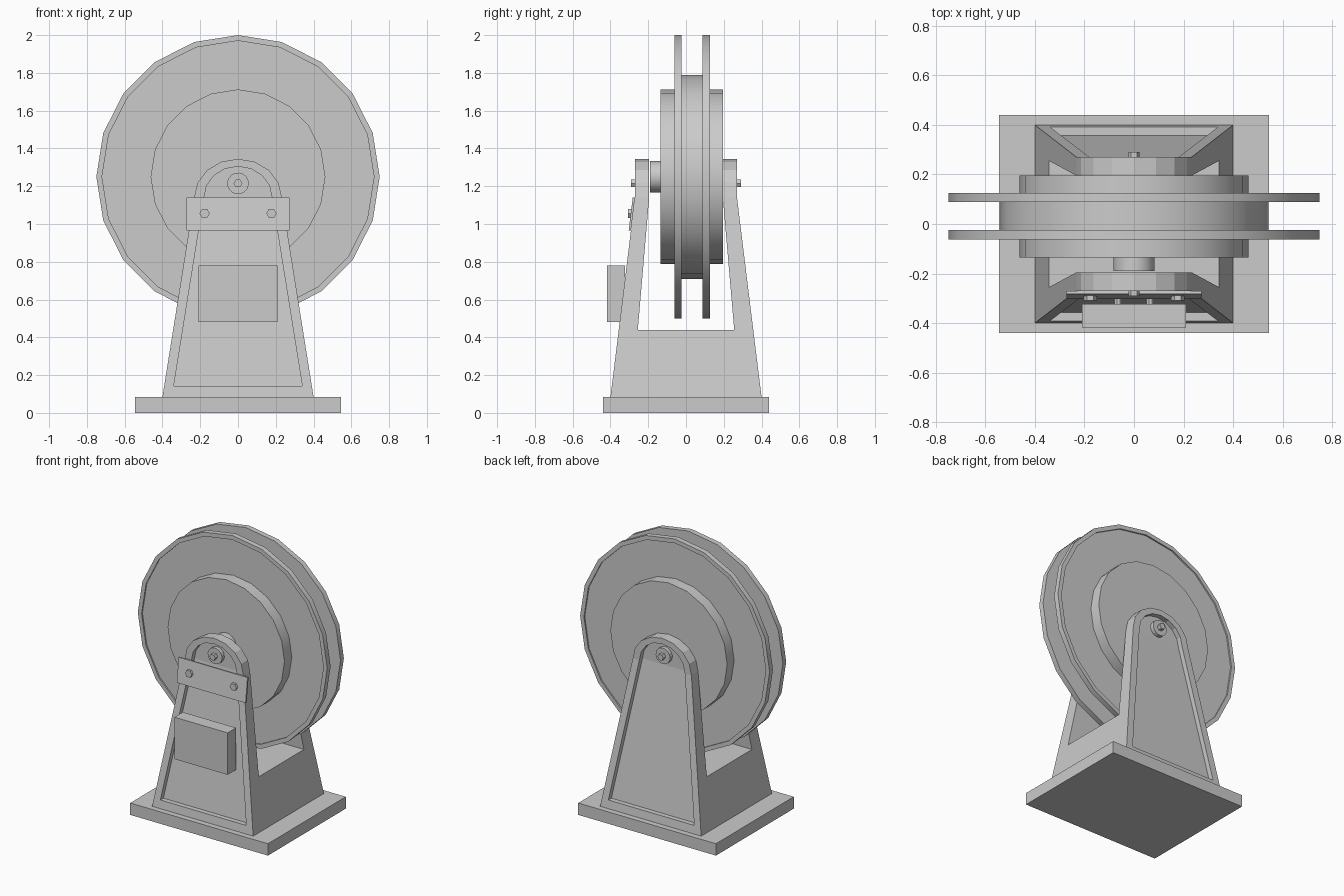
import bpy, bmesh
from math import pi, sin, cos, atan

if "Cube" in bpy.data.objects:
    bpy.data.objects.remove(bpy.data.objects["Cube"])


def finish(bm, name, smooth=False):
    bmesh.ops.recalc_face_normals(bm, faces=bm.faces)
    me = bpy.data.meshes.new(name)
    bm.to_mesh(me)
    bm.free()
    ob = bpy.data.objects.new(name, me)
    bpy.context.collection.objects.link(ob)
    if smooth:
        bpy.ops.object.select_all(action='DESELECT')
        ob.select_set(True)
        bpy.context.view_layer.objects.active = ob
        bpy.ops.object.shade_smooth_by_angle(angle=pi / 6)
    return ob


def box(name, center, size, tilt=0):
    bpy.ops.mesh.primitive_cube_add(size=1, location=center, rotation=(tilt, 0, 0))
    ob = bpy.context.object
    ob.name = name
    ob.scale = size
    return ob


def rod(name, x, z, y0, y1, r, sides):
    """Cylinder running along y."""
    bpy.ops.mesh.primitive_cylinder_add(
        vertices=sides, radius=r, depth=abs(y1 - y0),
        location=(x, (y0 + y1) / 2, z), rotation=(pi / 2, pi / 6, 0))
    bpy.context.object.name = name


Z0, ZF, ZA = 0.085, 0.44, 1.14      # foot, floor and arch heights


def y_out(z):
    return 0.27 + 0.123 * max(0, ZA - z)


def y_in(z):
    return 0.195 + 0.086 * max(0, ZA - z)


def outline(zb, wb, wt, rise, steps=8):
    """Tapered leg outline with an arched top, running right foot to left foot."""
    wf = wb + (wt - wb) * (ZF - zb) / (ZA - zb)
    pts = [(wb, zb), (wf, ZF)]
    pts += [(wt * cos(pi * i / steps), ZA + rise * sin(pi * i / steps)) for i in range(steps + 1)]
    return pts + [(-wf, ZF), (-wb, zb)]


# Frame: two arched legs with recessed panels, joined by a solid lower block
bm = bmesh.new()
outer = outline(Z0, 0.40, 0.232, 0.205)
inner = outline(0.143, 0.34, 0.18, 0.165)


def loop(pts, s, yf, inset=0):
    return [bm.verts.new((x, s * (yf(z) - inset), z)) for x, z in pts]


def bridge(a, b, closed=True):
    n = len(a)
    for i in range(n if closed else n - 1):
        j = (i + 1) % n
        bm.faces.new((a[i], a[j], b[j], b[i]))


def fill(v, start):
    for i in range(start, 2):
        bm.faces.new((v[i], v[i + 1], v[-2 - i], v[-1 - i]))
    bm.faces.new(v[2:-2])


insides = []
for s in (-1, 1):
    back = loop(outer, s, y_in)
    rim = loop(outer, s, y_out)
    edge = loop(inner, s, y_out)
    panel = loop(inner, s, y_out, 0.035)
    bridge(back, rim, False)
    bridge(rim, edge)
    bridge(edge, panel)
    fill(panel, 0)
    fill(back, 1)
    insides.append(back)
a, b = insides
bm.faces.new((a[1], a[-2], b[-2], b[1]))
bm.faces.new((a[0], a[1], b[1], b[0]))
bm.faces.new((a[-1], a[-2], b[-2], b[-1]))
finish(bm, "frame")

# Base slab
box("base", (0, 0, Z0 / 2), (1.09, 0.88, Z0))

# Reel: one lathed profile (radius, y) with hub, drum and two rimmed flanges
profile = [(0, -.19), (.083, -.19), (.083, -.135), (.4625, -.135), (.4625, -.052),
           (.72, -.052), (.72, -.062), (.75, -.062), (.75, -.024), (.54, -.024),
           (.54, .088), (.75, .088), (.75, .126), (.72, .126), (.72, .116),
           (.4625, .116), (.4625, .195), (0, .195)]
bm = bmesh.new()
vs = [bm.verts.new((0, y, 1.25 + r)) for r, y in profile]
es = [bm.edges.new(p) for p in zip(vs, vs[1:])]
bmesh.ops.spin(bm, geom=vs + es, cent=(0, 0, 1.25), axis=(0, 1, 0), angle=2 * pi, steps=20)
bmesh.ops.remove_doubles(bm, verts=bm.verts, dist=1e-4)
finish(bm, "reel", smooth=True)

# Axle washers and nuts on both legs
for side, s in (("front", -1), ("back", 1)):
    rod(side + "_washer", 0, 1.215, s * 0.23, s * 0.262, 0.057, 16)
    rod(side + "_axle_nut", 0, 1.215, s * 0.25, s * 0.29, 0.023, 6)

# Sloping cross plate with two bolts
box("cross_plate", (0, -y_out(1.053) - 0.006, 1.053), (0.545, 0.012, 0.176), -atan(0.123))
for side, x in (("left", -0.177), ("right", 0.177)):
    rod(side + "_plate_bolt", x, 1.056, -0.28, -0.308, 0.027, 6)

# Control box on two short posts
box("control_box", (0, -0.37, 0.63), (0.42, 0.095, 0.30))
for side, x in (("left", -0.065), ("right", 0.065)):
    rod(side + "_box_post", x, 0.70, -0.28, -0.33, 0.017, 8)
